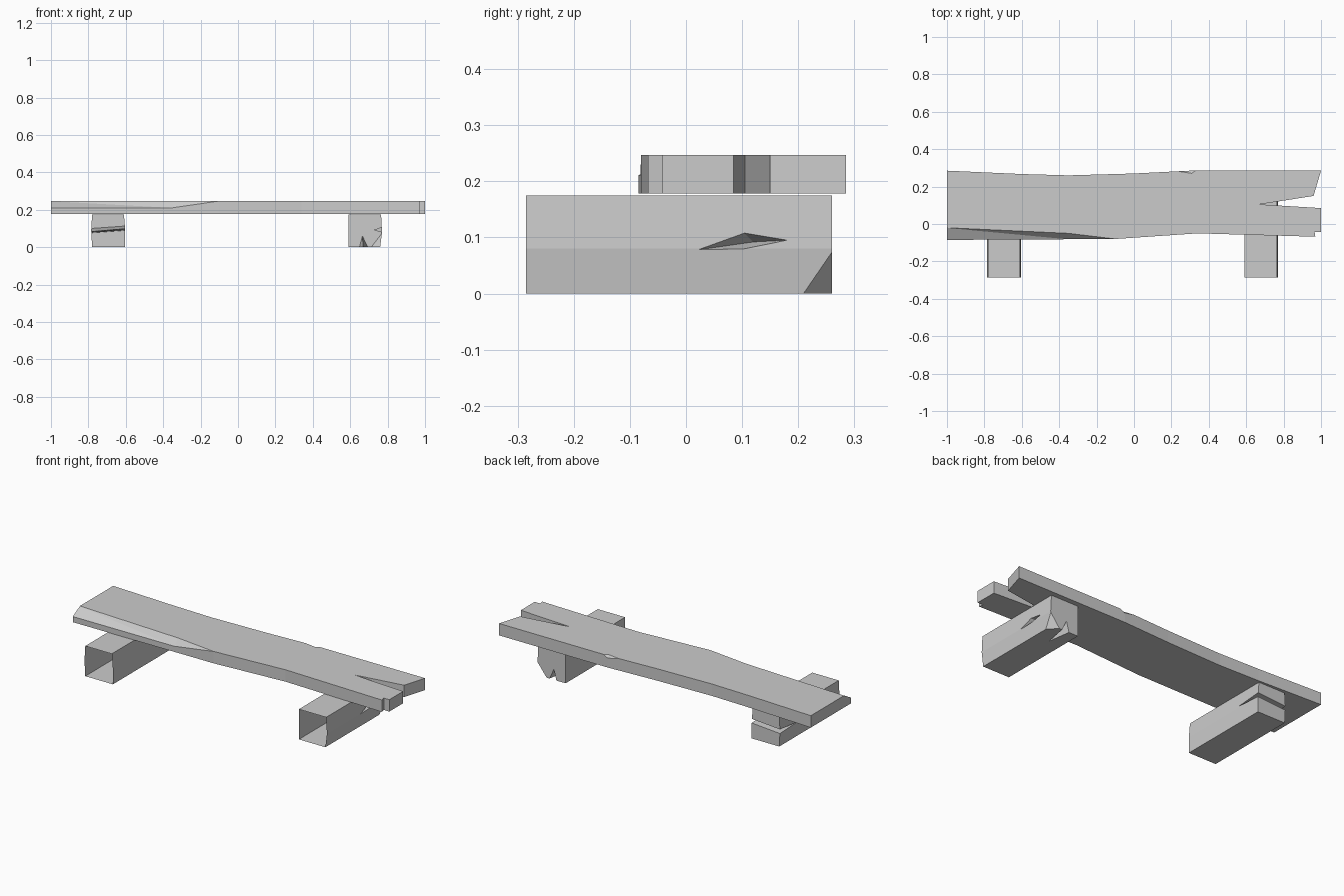
import bpy
import bmesh

cube = bpy.data.objects.get("Cube")
if cube:
    bpy.data.objects.remove(cube, do_unlink=True)

# single weathered grey
grey = bpy.data.materials.new("weathered grey")
grey.use_nodes = True
grey.diffuse_color = (0.6, 0.6, 0.6, 1)
grey.node_tree.nodes["Principled BSDF"].inputs["Base Color"].default_value = grey.diffuse_color


def make_object(name, bm):
    bmesh.ops.recalc_face_normals(bm, faces=bm.faces)
    mesh = bpy.data.meshes.new(name)
    bm.to_mesh(mesh)
    bm.free()
    mesh.materials.append(grey)
    obj = bpy.data.objects.new(name, mesh)
    bpy.context.collection.objects.link(obj)
    return obj


def extrude_outline(name, points, offset):
    """Closed prism from an outline pushed along an offset."""
    bm = bmesh.new()
    face = bm.faces.new([bm.verts.new(p) for p in points])
    result = bmesh.ops.extrude_face_region(bm, geom=[face], use_keep_orig=True)
    moved = [v for v in result["geom"] if isinstance(v, bmesh.types.BMVert)]
    bmesh.ops.translate(bm, verts=moved, vec=offset)
    return make_object(name, bm)


def carve(obj, points):
    """Cut the convex hull of a few points out of a part."""
    bm = bmesh.new()
    for p in points:
        bm.verts.new(p)
    bmesh.ops.convex_hull(bm, input=bm.verts)
    cutter = make_object("cutter", bm)
    cutter.hide_render = True
    mod = obj.modifiers.new("cut", "BOOLEAN")
    mod.operation = "DIFFERENCE"
    mod.solver = "EXACT"
    mod.object = cutter
    bpy.context.view_layer.objects.active = obj
    bpy.ops.object.modifier_apply(modifier=mod.name)
    bpy.data.objects.remove(cutter, do_unlink=True)


def open_front(obj):
    """Remove the front cap so the leg is a hollow shell."""
    bm = bmesh.new()
    bm.from_mesh(obj.data)
    caps = [f for f in bm.faces if all(v.co.y < FRONT + 0.001 for v in f.verts)]
    bmesh.ops.delete(bm, geom=caps, context="FACES")
    bm.to_mesh(obj.data)
    bm.free()


# plank with a split right end
BOTTOM, TOP = 0.178, 0.247
outline = [(-1, -0.085), (-0.1, -0.08), (0.34, -0.05), (0.97, -0.068), (0.965, -0.042),
           (1, -0.042), (1, 0.085), (0.67, 0.105), (0.96, 0.15), (1, 0.285),
           (0.3, 0.285), (0.0, 0.27), (-0.35, 0.26), (-0.6, 0.267), (-1, 0.285)]
plank = extrude_outline("plank", [(x, y, BOTTOM) for x, y in outline], (0, 0, TOP - BOTTOM))

# worn front edge: two facets fading out toward the middle
carve(plank, [(-1.02, -0.019, TOP), (-0.35, -0.05, TOP), (-0.1, -0.08, TOP),
              (-0.35, -0.082, 0.21), (-1.02, -0.086, 0.21),
              (-1.02, -0.019, 0.3), (-0.35, -0.05, 0.3), (-0.1, -0.08, 0.3),
              (-1.02, -0.2, 0.21), (-0.35, -0.2, 0.21), (-0.1, -0.2, 0.3), (-1.02, -0.2, 0.3)])

# small chip on the back edge
carve(plank, [(0.2, 0.284, 0.25), (0.31, 0.268, 0.25), (0.34, 0.29, 0.25), (0.3, 0.292, 0.225)])

# legs
FRONT, BACK = -0.285, 0.26
LEG_TOP = 0.175
length = (0, BACK - FRONT, 0)

left_section = [(0.59, 0), (0.59, LEG_TOP), (0.765, LEG_TOP), (0.77, 0.08), (0.76, 0)]
left_leg = extrude_outline("left_leg", [(x, FRONT, z) for x, z in left_section], length)
# splinter gouge on the outer side
carve(left_leg, [(0.78, 0.0, 0.075), (0.78, 0.1, 0.112), (0.78, 0.195, 0.096),
                 (0.78, 0.1, 0.077), (0.725, 0.12, 0.092)])
# broken lower back corner
carve(left_leg, [(0.78, 0.18, -0.01), (0.78, 0.27, 0.1), (0.695, 0.27, -0.01), (0.78, 0.27, -0.01)])
# split under the back end
carve(left_leg, [(0.645, 0.27, -0.01), (0.70, 0.27, -0.01), (0.665, 0.27, 0.065), (0.67, 0.1, -0.01)])
open_front(left_leg)

right_section = [(-0.78, 0), (-0.785, 0.09), (-0.78, LEG_TOP), (-0.61, LEG_TOP), (-0.603, 0.09), (-0.603, 0)]
right_leg = extrude_outline("right_leg", [(x, FRONT, z) for x, z in right_section], length)
# sloping crack across the back end
carve(right_leg, [(-0.8, 0.1, 0.082), (-0.59, 0.1, 0.1), (-0.8, 0.27, 0.075),
                  (-0.59, 0.27, 0.09), (-0.8, 0.27, 0.1), (-0.59, 0.27, 0.115)])
open_front(right_leg)
